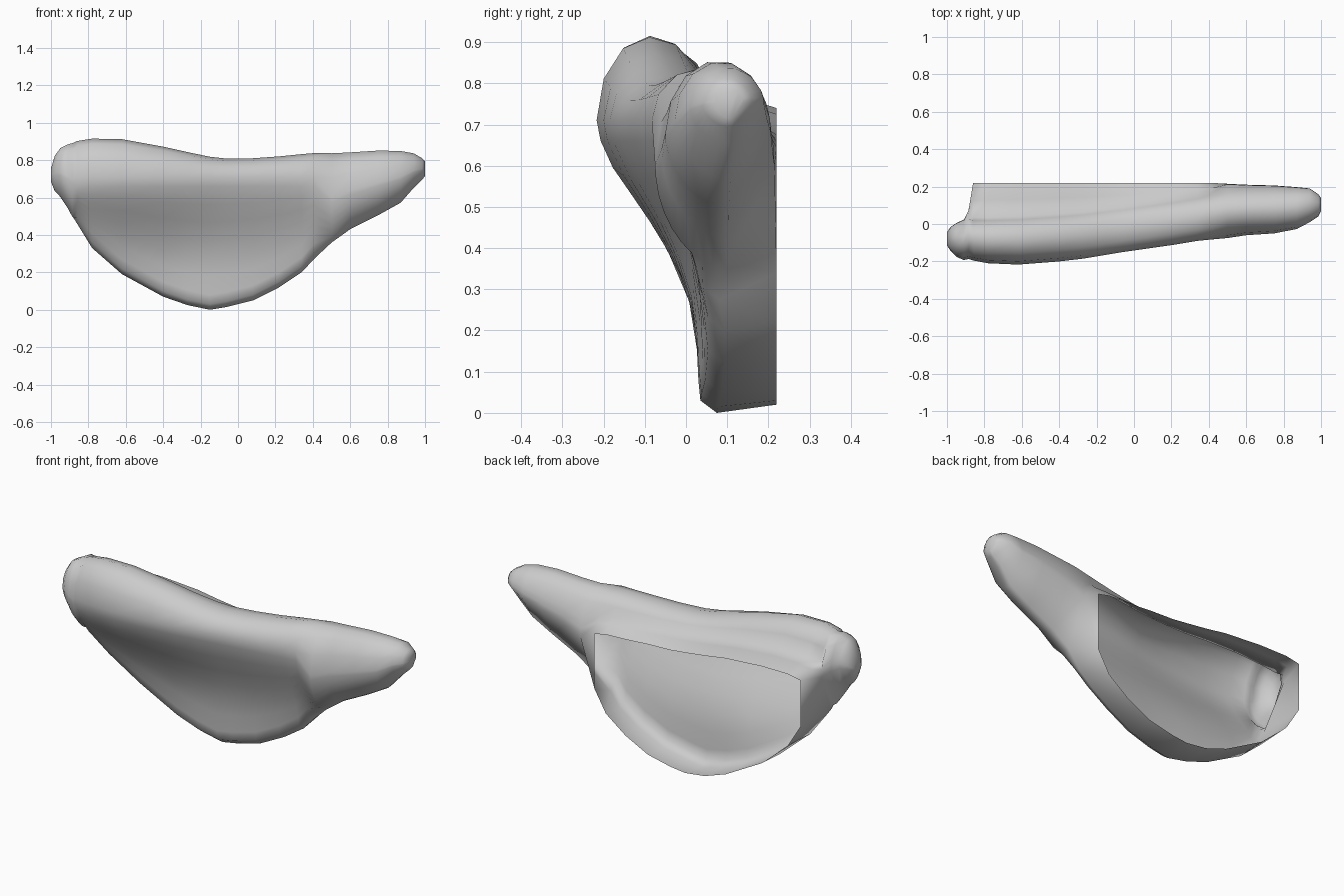
import bpy, bmesh, math

if "Cube" in bpy.data.objects:
    bpy.data.objects.remove(bpy.data.objects["Cube"])

# front wall: how far the surface bulges towards the top roll at each height
BULGE = [(0, 0), (.12, .0), (.24, .05), (.33, .17), (.42, .36), (.5, .57),
         (.565, .76), (.61, .88), (.66, .96), (.71, 1), (1, 1)]
BACK = .22      # plane of the open back


def bulge(z):
    for (a, u), (b, v) in zip(BULGE, BULGE[1:]):
        if z <= b:
            return u + (v - u) * (z - a) / (b - a)
    return 1


def open_section(x, zb, zt, yf, yb, zs, zr, zrb):
    """Rim bottom -> underside -> front wall -> top roll -> rear shelf -> rim top."""
    foot = .03 + .025 * max(0, min(1, (x + .1) / .4))
    front = lambda z: foot + bulge(z) * (yf - foot)
    y0 = front(zb + .03)
    pts = [(BACK, zrb), (y0 + .045, zb), (y0 + .005, zb + .03)]
    lo, hi = zb + .08, .66
    for i in range(7):
        z = lo + (hi - lo) * i / 6
        pts.append((front(z), z))
    yc, ry = (yf + yb) / 2, (yb - yf) / 2
    for i in range(7):
        a = math.pi * (1 - i / 6)
        base = .71 if i < 3 else zs
        pts.append((yc + ry * math.cos(a), base + (zt - base) * math.sin(a)))
    pts += [((yb + BACK) / 2, (zs + zr) / 2 + .01), (BACK, zr)]
    return [(x, y, z) for y, z in pts]


# angles that keep the closed rings in step with the open sections
ANGLES = ([0, 78, 95] + [108 + 11 * i for i in range(7)]
          + [180 + 26 * i for i in range(7)] + [348, 360])


def closed_section(x, cy, cz, ry, rz):
    """Oval running from the back under, in front and over the top."""
    pts = []
    for deg in ANGLES:
        c, s = math.cos(math.radians(deg)), math.sin(math.radians(deg))
        if 90 < deg < 180:                  # leaner lower front
            c = -abs(c) ** 1.3
        pts.append((x, cy + ry * c, cz - rz * s))
    return pts


left_tip = [(-1, -.08, .72, .035, .035), (-.98, -.08, .73, .065, .095),
            (-.95, -.085, .735, .09, .132), (-.91, -.085, .715, .108, .173),
            (-.885, -.057, .695, .13, .2)]
# x, bottom, top, roll front y, roll back y, shelf z, rim top z, rim bottom z
body = [(-.86, .46, .902, -.195, .035, .76, .725, .47),
        (-.78, .33, .915, -.21, .035, .77, .74, .34),
        (-.62, .19, .912, -.217, .04, .775, .74, .20),
        (-.40, .07, .872, -.20, .055, .76, .725, .08),
        (-.27, .025, .843, -.185, .065, .745, .705, .035),
        (-.15, .0, .818, -.165, .08, .735, .69, .02),
        (-.06, .015, .808, -.15, .09, .73, .68, .03),
        (.08, .05, .81, -.13, .11, .725, .675, .06),
        (.22, .12, .82, -.11, .13, .725, .665, .13),
        (.34, .20, .832, -.09, .15, .725, .66, .22),
        (.41, .275, .838, -.083, .16, .73, .645, .34)]
right_arm = [(.50, .07, .6, .145, .242), (.6, .075, .638, .135, .208),
             (.75, .078, .68, .128, .175), (.87, .085, .712, .112, .14),
             (.94, .1, .745, .09, .093), (.985, .1, .753, .06, .058),
             (1, .105, .755, .035, .04)]

sections = ([closed_section(*s) for s in left_tip] + [open_section(*s) for s in body]
            + [closed_section(*s) for s in right_arm])

# loft the sections into one open-backed shell
bm = bmesh.new()
rows = [[bm.verts.new(p) for p in s] for s in sections]
for a, b in zip(rows, rows[1:]):
    for i in range(len(a) - 1):
        bm.faces.new((a[i], b[i], b[i + 1], a[i + 1]))
# the end caps
bm.faces.new(rows[0][:-1])
bm.faces.new(rows[-1][:-1])
# side wall closing the left of the opening, and the start of the right arm
first, last = len(left_tip), len(left_tip) + len(body) - 1
bm.faces.new((rows[first][0], rows[first][-1], rows[first - 1][0]))
bm.faces.new((rows[last][0], rows[last][-1], rows[last + 1][0]))
bmesh.ops.remove_doubles(bm, verts=bm.verts[:], dist=1e-4)
bmesh.ops.recalc_face_normals(bm, faces=bm.faces[:])
mesh = bpy.data.meshes.new("curved_shell")
bm.to_mesh(mesh)
bm.free()
shell = bpy.data.objects.new("curved_shell", mesh)
bpy.context.collection.objects.link(shell)
bpy.context.view_layer.objects.active = shell
shell.select_set(True)
bpy.ops.object.shade_smooth_by_angle(angle=math.radians(80))
